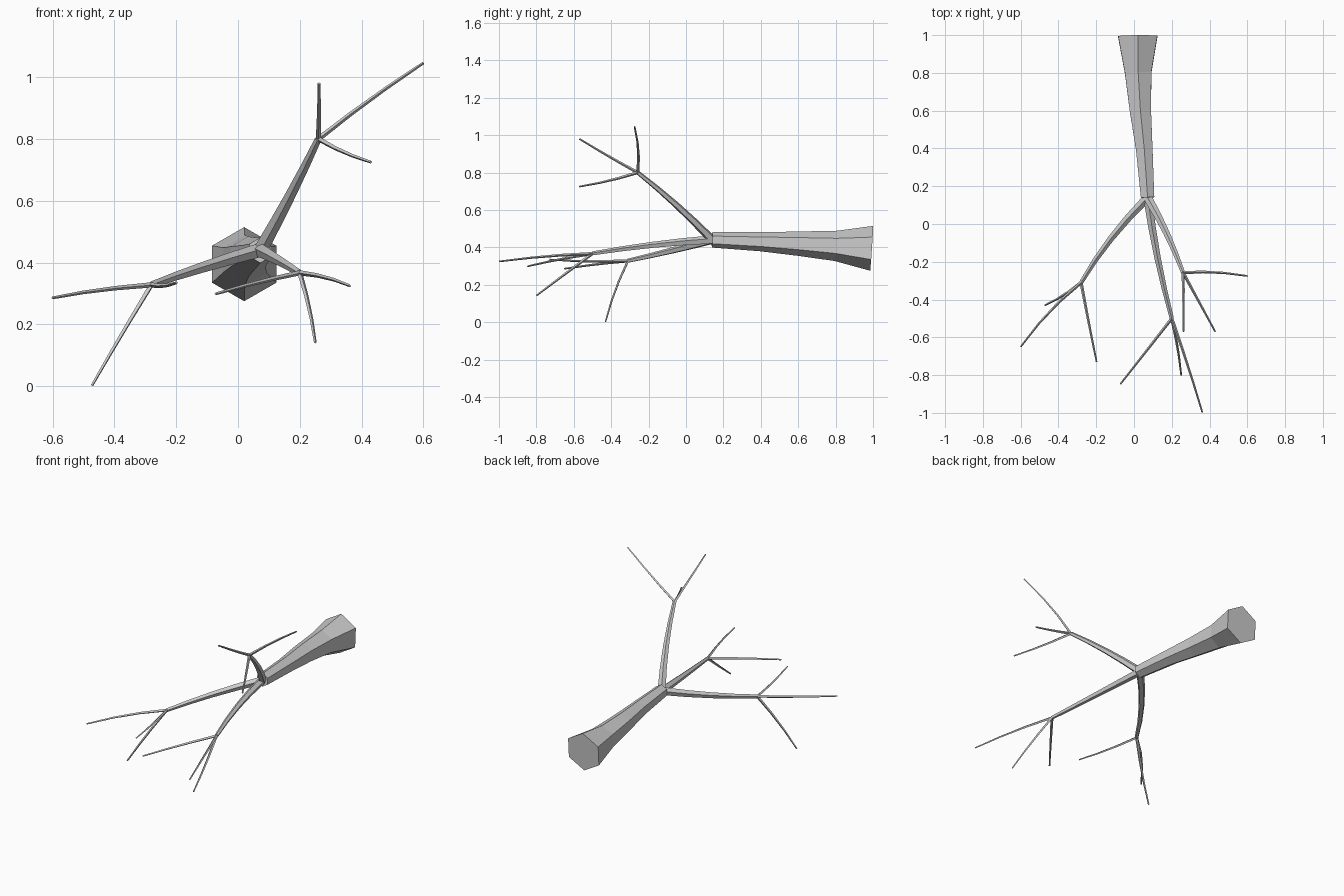
import bpy, bmesh, math
from mathutils import Vector

if "Cube" in bpy.data.objects:
    bpy.data.objects.remove(bpy.data.objects["Cube"])


def quad_path(a, m, b, n):
    """n+1 points on a quadratic curve passing through a, m, b."""
    a, m, b = Vector(a), Vector(m), Vector(b)
    c = 2 * m - (a + b) / 2
    return [a * (1 - t) ** 2 + c * 2 * t * (1 - t) + b * t * t
            for t in (i / n for i in range(n + 1))]


def tube(name, pts, radii, sides):
    """Flat-faced tapered tube along pts, closed at both ends."""
    bm = bmesh.new()
    rings = []
    pts = [Vector(p) for p in pts]
    for i, p in enumerate(pts):
        d = (pts[min(i + 1, len(pts) - 1)] - pts[max(i - 1, 0)]).normalized()
        u = Vector((0, 0, 1))
        u = (u - d * u.dot(d)).normalized()
        v = d.cross(u)
        ring = []
        for k in range(sides):
            a = 2 * math.pi * k / sides
            ring.append(bm.verts.new(p + (u * math.cos(a) + v * math.sin(a)) * radii[i]))
        rings.append(ring)
    for r, s in zip(rings, rings[1:]):
        for k in range(sides):
            j = (k + 1) % sides
            bm.faces.new((r[k], r[j], s[j], s[k]))
    bm.faces.new(rings[0])
    bm.faces.new(rings[-1])
    bmesh.ops.recalc_face_normals(bm, faces=bm.faces)
    me = bpy.data.meshes.new(name)
    bm.to_mesh(me)
    bm.free()
    ob = bpy.data.objects.new(name, me)
    bpy.context.collection.objects.link(ob)


def taper(r0, r1, n):
    return [r0 + (r1 - r0) * i / n for i in range(n + 1)]


# Trunk, flared at the cut base
fork = (0.072, 0.14, 0.44)
tube("trunk",
     [(0.02, 0.993, 0.395), (0.022, 0.8, 0.408), (0.034, 0.6, 0.42), (0.054, 0.4, 0.43), fork],
     [0.12, 0.081, 0.065, 0.051, 0.041], 6)

# Branches: (name, mid, end, twigs as (mid, tip))
branches = [
    ("left", (-0.122, -0.077, 0.382), (-0.28, -0.31, 0.328), [
        ((-0.45, -0.467, 0.311), (-0.6, -0.65, 0.286)),
        ((-0.378, -0.38, 0.165), (-0.472, -0.43, 0.003)),
        ((-0.24, -0.52, 0.325), (-0.198, -0.73, 0.335))]),
    ("middle", (0.125, -0.18, 0.412), (0.20, -0.50, 0.367), [
        ((0.285, -0.75, 0.352), (0.362, -0.998, 0.325)),
        ((0.23, -0.65, 0.255), (0.25, -0.80, 0.142)),
        ((0.063, -0.675, 0.336), (-0.072, -0.847, 0.299))]),
    ("upper", (0.173, -0.05, 0.625), (0.26, -0.258, 0.80), [
        ((0.42, -0.255, 0.922), (0.6, -0.275, 1.046)),
        ((0.262, -0.41, 0.885), (0.262, -0.57, 0.98)),
        ((0.343, -0.41, 0.757), (0.43, -0.57, 0.725))]),
]
for side, mid, end, twigs in branches:
    tube(side + "_branch", quad_path(fork, mid, end, 4), taper(0.024, 0.0115, 4), 5)
    for i, (m, tip) in enumerate(twigs):
        tube(f"{side}_twig_{i + 1}", quad_path(end, m, tip, 3), taper(0.0085, 0.0045, 3), 4)
